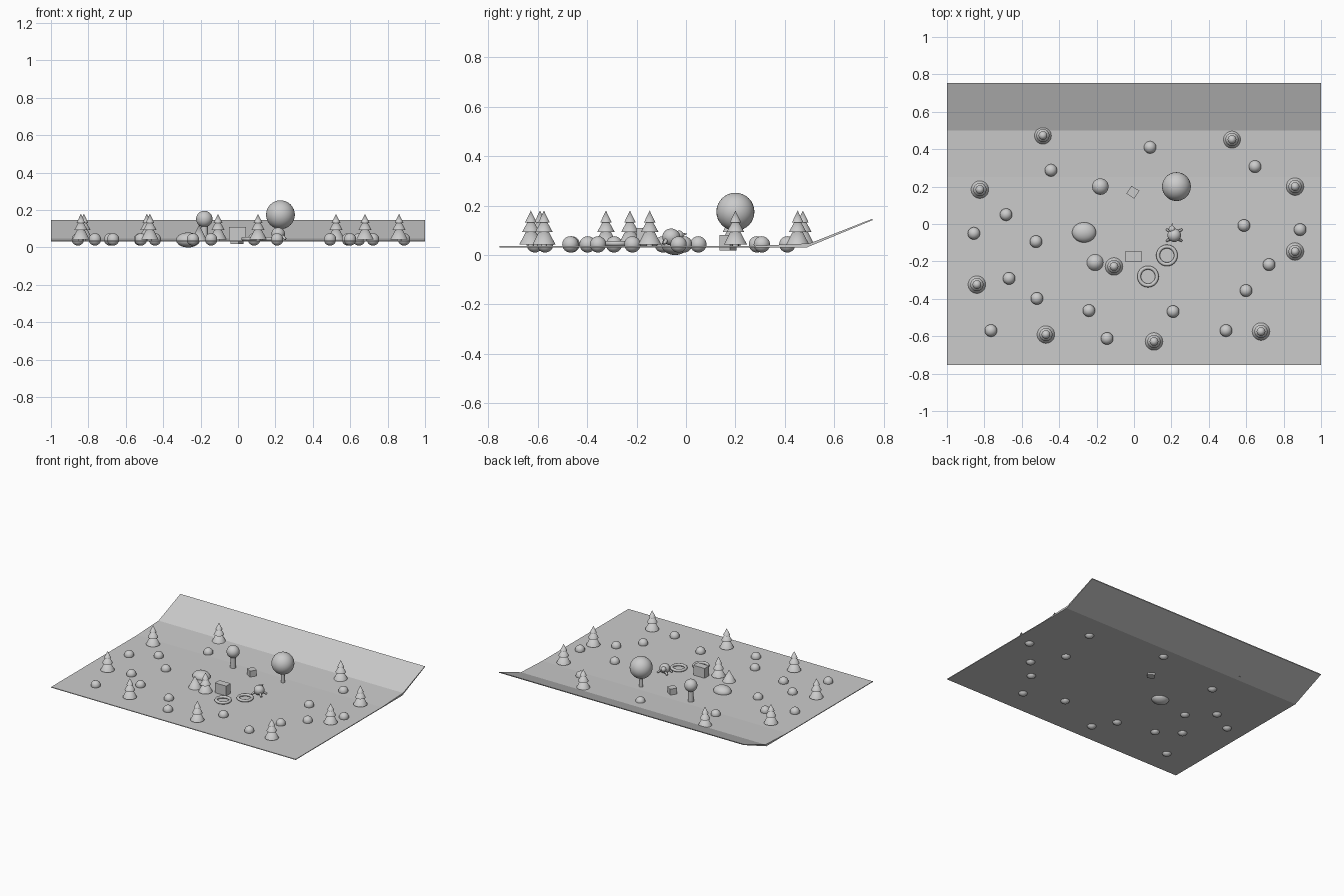
import bpy, math
from mathutils import Vector

if "Cube" in bpy.data.objects:
    bpy.data.objects.remove(bpy.data.objects["Cube"])

G = 0.036  # ground surface height


def finish(name, smooth=True):
    ob = bpy.context.object
    ob.name = name
    if smooth:
        bpy.ops.object.shade_smooth_by_angle(angle=math.radians(40))
    return ob


def ball(name, loc, radii):
    bpy.ops.mesh.primitive_uv_sphere_add(segments=32, ring_count=16, location=loc)
    bpy.context.object.scale = radii
    return finish(name)


def cone(name, x, y, z0, z1, r0, r1=0.0):
    bpy.ops.mesh.primitive_cone_add(vertices=32, radius1=r0, radius2=r1,
                                    depth=z1 - z0, location=(x, y, (z0 + z1) / 2))
    return finish(name)


def box(name, loc, size, turn=0.0):
    bpy.ops.mesh.primitive_cube_add(size=1, location=loc, rotation=(0, 0, turn))
    bpy.context.object.scale = size
    return finish(name, False)


def spike(name, a, b, r0, r1):
    a, b = Vector(a), Vector(b)
    d = b - a
    bpy.ops.mesh.primitive_cone_add(vertices=12, radius1=r0, radius2=r1,
                                    depth=d.length, location=(a + b) / 2,
                                    rotation=d.to_track_quat('Z', 'Y').to_euler())
    return finish(name)


# ground slab with a bank rising at the back
profile = [(-0.755, 0.031), (0.49, 0.031), (0.755, 0.141), (0.755, 0.147),
           (0.5, 0.047), (0.25, G), (-0.755, G)]
n = len(profile)
verts = [(x, y, z) for x in (-1, 1) for y, z in profile]
faces = [[i, (i + 1) % n, (i + 1) % n + n, i + n] for i in range(n)]
faces += [list(range(n)), list(range(n, 2 * n))]
mesh = bpy.data.meshes.new("ground")
mesh.from_pydata(verts, [], faces)
ground = bpy.data.objects.new("ground", mesh)
bpy.context.collection.objects.link(ground)
bpy.context.view_layer.objects.active = ground
ground.select_set(True)
bpy.ops.object.mode_set(mode='EDIT')
bpy.ops.mesh.select_all(action='SELECT')
bpy.ops.mesh.normals_make_consistent(inside=False)
bpy.ops.object.mode_set(mode='OBJECT')

# half-buried round bushes
for x, y in [(.086, .41), (-.444, .287), (.647, .307), (-.684, .05), (-.856, -.05),
             (-.524, -.094), (.588, -.008), (.888, -.03), (.722, -.217),
             (-.668, -.291), (-.519, -.398), (-.241, -.463), (.209, -.468),
             (.599, -.356), (-.765, -.57), (-.144, -.612), (.492, -.57)]:
    ball("bush", (x, y, .043), (.033, .033, .033))

# three-tier pines
for x, y in [(-.487, .473), (.524, .452), (-.824, .184), (.861, .2), (.861, -.147),
             (-.84, -.324), (-.107, -.227), (-.471, -.591), (.107, -.628), (.679, -.575)]:
    cone("pine_trunk", x, y, .033, .06, .012, .012)
    cone("pine_lower", x, y, .042, .132, .047)
    cone("pine_middle", x, y, .094, .158, .035)
    cone("pine_top", x, y, .132, .18, .023)

# round-crowned trees
cone("large_tree_trunk", .227, .2, .033, .11, .014, .012)
ball("large_tree_crown", (.227, .2, .175), (.077, .077, .077))
cone("small_tree_trunk", -.18, .2, .033, .125, .02, .018)
ball("small_tree_crown", (-.18, .2, .152), (.044, .044, .044))

# boulder and pointed mound
ball("boulder", (-.267, -.045, .04), (.064, .054, .04))
cone("mound", -.208, -.206, .034, .12, .045)

# crates
box("crate", (-.003, -.173, .07), (.092, .053, .077))
box("small_crate", (-.006, .17, .049), (.05, .05, .062), math.radians(-32))

# rings on the ground
for x, y in [(.176, -.168), (.075, -.281)]:
    bpy.ops.mesh.primitive_torus_add(location=(x, y, .047), major_radius=.0475,
                                     minor_radius=.01, major_segments=48, minor_segments=12)
    finish("ring")

# small creature: body, head, legs and tail
bx, by, bz = .215, -.06, .073
ball("creature_body", (bx, by, bz), (.036, .036, .034))
ball("creature_head", (bx - .012, by + .032, bz + .008), (.018, .018, .018))
for sx in (-1, 1):
    for sy in (-1, 1):
        spike("creature_leg", (bx + sx * .018, by + sy * .018, bz - .01),
              (bx + sx * .04, by + sy * .03, G + .008), .009, .006)
spike("creature_tail", (bx - .012, by + .04, bz + .008), (bx - .01, by + .066, bz + .014), .009, 0)
